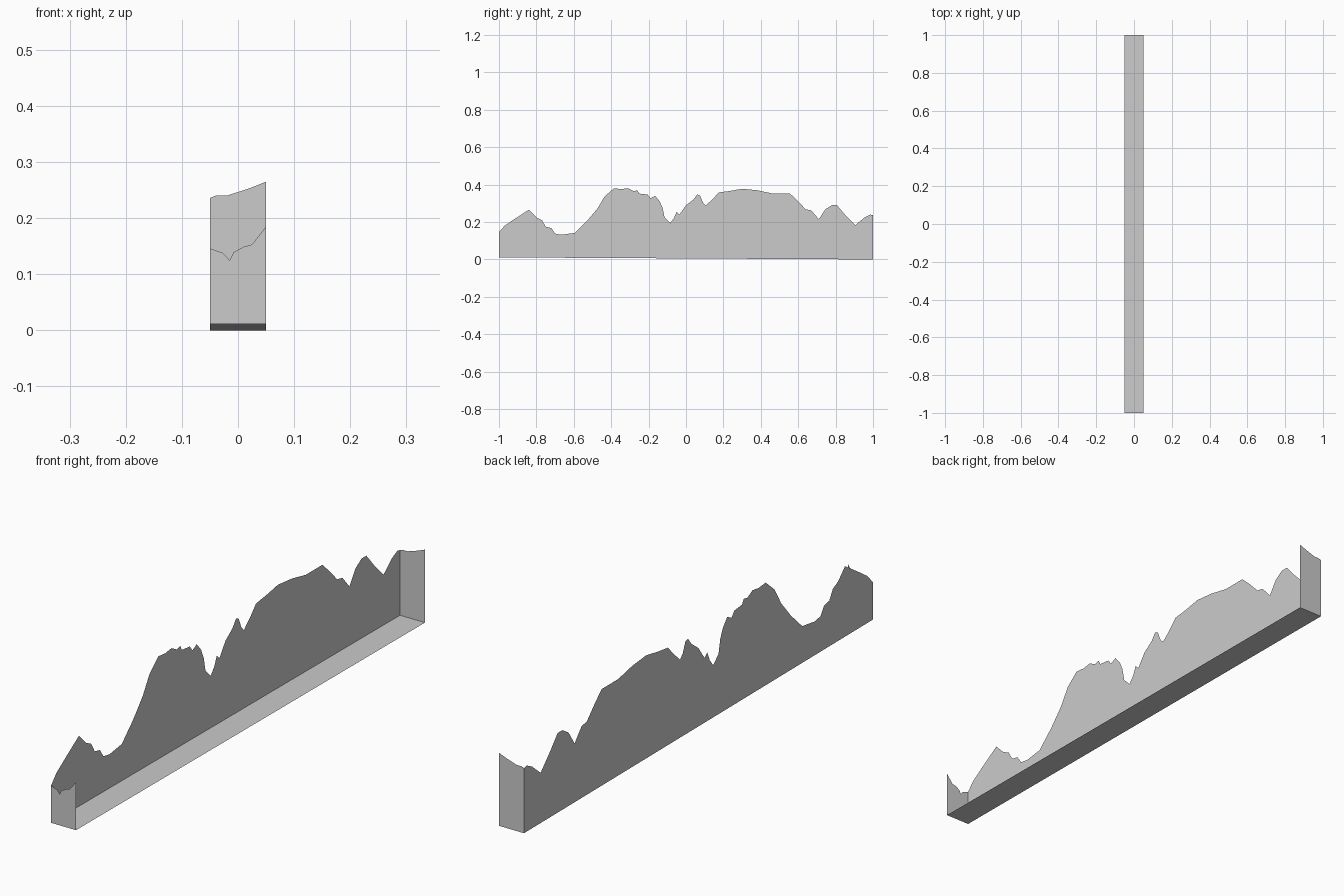
import bpy
import bmesh

if "Cube" in bpy.data.objects:
    bpy.data.objects.remove(bpy.data.objects["Cube"])

HALF_W, HALF_L, TILT = 0.05, 1.0, 0.011

# Ridge line of the long wall: (y, z)
RIDGE = [
    (-1, .146), (-.97, .18), (-.92, .214), (-.84, .266), (-.80, .225), (-.77, .21),
    (-.75, .175), (-.72, .168), (-.70, .138), (-.665, .132), (-.595, .142),
    (-.53, .205), (-.475, .27), (-.435, .337), (-.385, .38), (-.345, .376),
    (-.31, .381), (-.28, .365), (-.26, .37), (-.25, .352), (-.205, .347),
    (-.19, .327), (-.165, .34), (-.14, .31), (-.125, .275), (-.115, .225),
    (-.085, .195), (-.065, .22), (-.05, .255), (-.035, .24), (0, .29), (.04, .32),
    (.06, .347), (.075, .342), (.09, .305), (.105, .288), (.14, .32), (.175, .358),
    (.235, .366), (.3, .378), (.38, .37), (.46, .353), (.555, .353), (.595, .315),
    (.64, .268), (.67, .262), (.71, .215), (.745, .268), (.78, .29), (.807, .29),
    (.85, .24), (.905, .183), (.955, .225), (.985, .24), (1, .236),
]
# Top edges of the end walls: (x, z)
FRONT_EDGE = [(-.05, .146), (-.027, .138), (-.015, .125), (-.008, .139),
              (.01, .149), (.025, .153), (.05, .185)]
BACK_EDGE = [(-.05, .236), (-.04, .24), (-.02, .24), (.02, .253), (.05, .265)]


def base_z(y):
    """Height of the slightly tilted floor."""
    return TILT * (HALF_L - y) / (2 * HALF_L)


def sheet(name, strips, flip=False):
    """Open sheet of quads between pairs of (lower, upper) points."""
    bm = bmesh.new()
    pairs = [(bm.verts.new(a), bm.verts.new(b)) for a, b in strips]
    for (a, b), (c, d) in zip(pairs, pairs[1:]):
        bm.faces.new((b, d, c, a) if flip else (a, c, d, b))
    mesh = bpy.data.meshes.new(name)
    bm.to_mesh(mesh)
    bm.free()
    obj = bpy.data.objects.new(name, mesh)
    bpy.context.collection.objects.link(obj)
    return obj


# Long terrain wall on the left; the right side and top stay open
sheet("terrain_side_wall",
      [((-HALF_W, y, base_z(y)), (-HALF_W, y, z)) for y, z in RIDGE], flip=True)

# End walls
for name, y, edge in (("front_wall", -HALF_L, FRONT_EDGE), ("back_wall", HALF_L, BACK_EDGE)):
    sheet(name, [((x, y, base_z(y)), (x, y, z)) for x, z in edge], flip=y > 0)

# Floor
sheet("floor", [((-HALF_W, y, base_z(y)), (HALF_W, y, base_z(y)))
                for y in (-HALF_L, HALF_L)])
